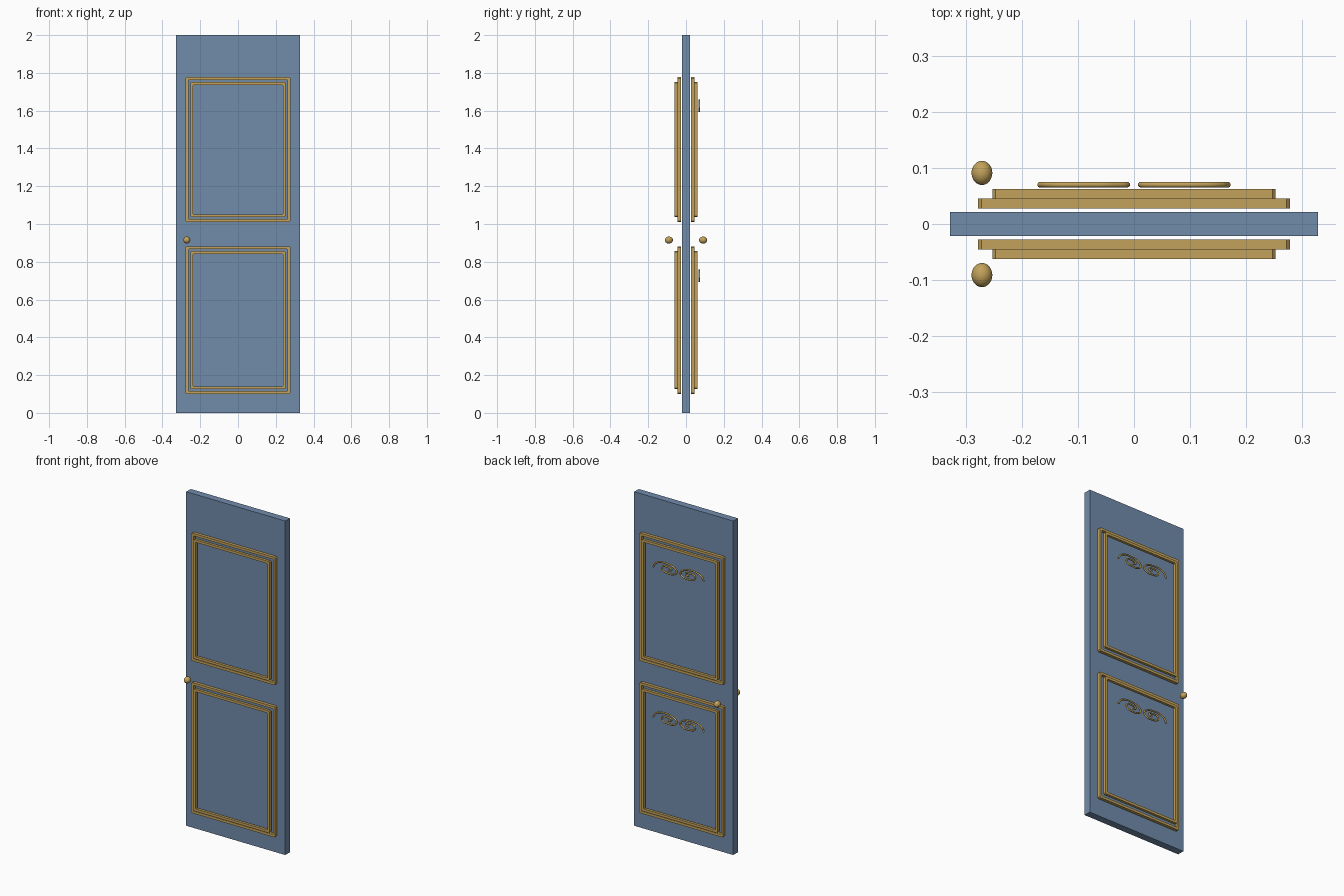
import bpy, bmesh, math

if "Cube" in bpy.data.objects:
    bpy.data.objects.remove(bpy.data.objects["Cube"])

def material(name, rgb):
    m = bpy.data.materials.new(name)
    m.diffuse_color = (*rgb, 1)
    m.use_nodes = True
    m.node_tree.nodes["Principled BSDF"].inputs["Base Color"].default_value = m.diffuse_color
    return m

BLUE = material("slate blue paint", (0.165, 0.262, 0.41))
GOLD = material("antique gold", (0.54, 0.36, 0.105))

def add(name, bm, mat):
    bmesh.ops.recalc_face_normals(bm, faces=bm.faces)
    me = bpy.data.meshes.new(name)
    bm.to_mesh(me)
    bm.free()
    me.materials.append(mat)
    ob = bpy.data.objects.new(name, me)
    bpy.context.collection.objects.link(ob)
    return ob

def outline(hx, z0, z1, c):
    # rectangle with clipped corners, as (x, z) points
    return [(-hx + c, z0), (hx - c, z0), (hx, z0 + c), (hx, z1 - c),
            (hx - c, z1), (-hx + c, z1), (-hx, z1 - c), (-hx, z0 + c)]

def frame(name, hx, z0, z1, y0, y1, w=0.015, c=0.006):
    # rectangular moulding ring between depths y0 and y1
    bm = bmesh.new()
    outer = outline(hx, z0, z1, c)
    inner = outline(hx - w, z0 + w, z1 - w, 0.003)
    rings = [[bm.verts.new((x, y, z)) for x, z in pts]
             for pts, y in ((outer, y0), (outer, y1), (inner, y1), (inner, y0))]
    for a, b in zip(rings, rings[1:] + rings[:1]):
        for i in range(8):
            j = (i + 1) % 8
            bm.faces.new((a[i], a[j], b[j], b[i]))
    return add(name, bm, GOLD)

# Door slab
bm = bmesh.new()
bmesh.ops.create_cube(bm, size=1)
for v in bm.verts:
    v.co.x *= 0.656
    v.co.y *= 0.043
    v.co.z = (v.co.z + 0.5) * 2
add("door_slab", bm, BLUE)

# Stepped mouldings and knobs on both sides
for side, s in (("front", -1), ("back", 1)):
    for level, z0, z1 in (("upper", 1.011, 1.777), ("lower", 0.1, 0.882)):
        frame(f"{side}_{level}_outer_moulding", 0.278, z0, z1, s * 0.0275, s * 0.0455)
        frame(f"{side}_{level}_inner_moulding", 0.2525, z0 + 0.0255, z1 - 0.0255,
              s * 0.0455, s * 0.062)
    bm = bmesh.new()
    bmesh.ops.create_uvsphere(bm, u_segments=32, v_segments=16, radius=1)
    for v in bm.verts:
        v.co = (v.co.x * 0.0185 - 0.271, v.co.y * 0.0215 + s * 0.091,
                v.co.z * 0.0185 + 0.915)
    for f in bm.faces:
        f.smooth = True
    add(f"{side}_knob", bm, GOLD)

# Scroll ornaments on the back, mirrored in pairs
SCROLL = [(.168, 1.612), (.153, 1.637), (.12, 1.653), (.08, 1.655), (.035, 1.645),
          (.012, 1.622), (.03, 1.603), (.07, 1.599), (.108, 1.611), (.108, 1.629),
          (.075, 1.636), (.047, 1.626), (.068, 1.617)]
for level, dz in (("upper", 0), ("lower", -0.9)):
    for side, s in (("left", 1), ("right", -1)):
        cu = bpy.data.curves.new(f"{level}_{side}_scroll", 'CURVE')
        cu.dimensions = '3D'
        cu.bevel_depth = 0.005
        cu.bevel_resolution = 3
        cu.resolution_u = 8
        cu.use_fill_caps = True
        sp = cu.splines.new('BEZIER')
        sp.bezier_points.add(len(SCROLL) - 1)
        for p, (x, z) in zip(sp.bezier_points, SCROLL):
            p.co = (s * x, 0.07, z + dz)
            p.handle_left_type = p.handle_right_type = 'AUTO'
        cu.materials.append(GOLD)
        bpy.context.collection.objects.link(bpy.data.objects.new(cu.name, cu))
